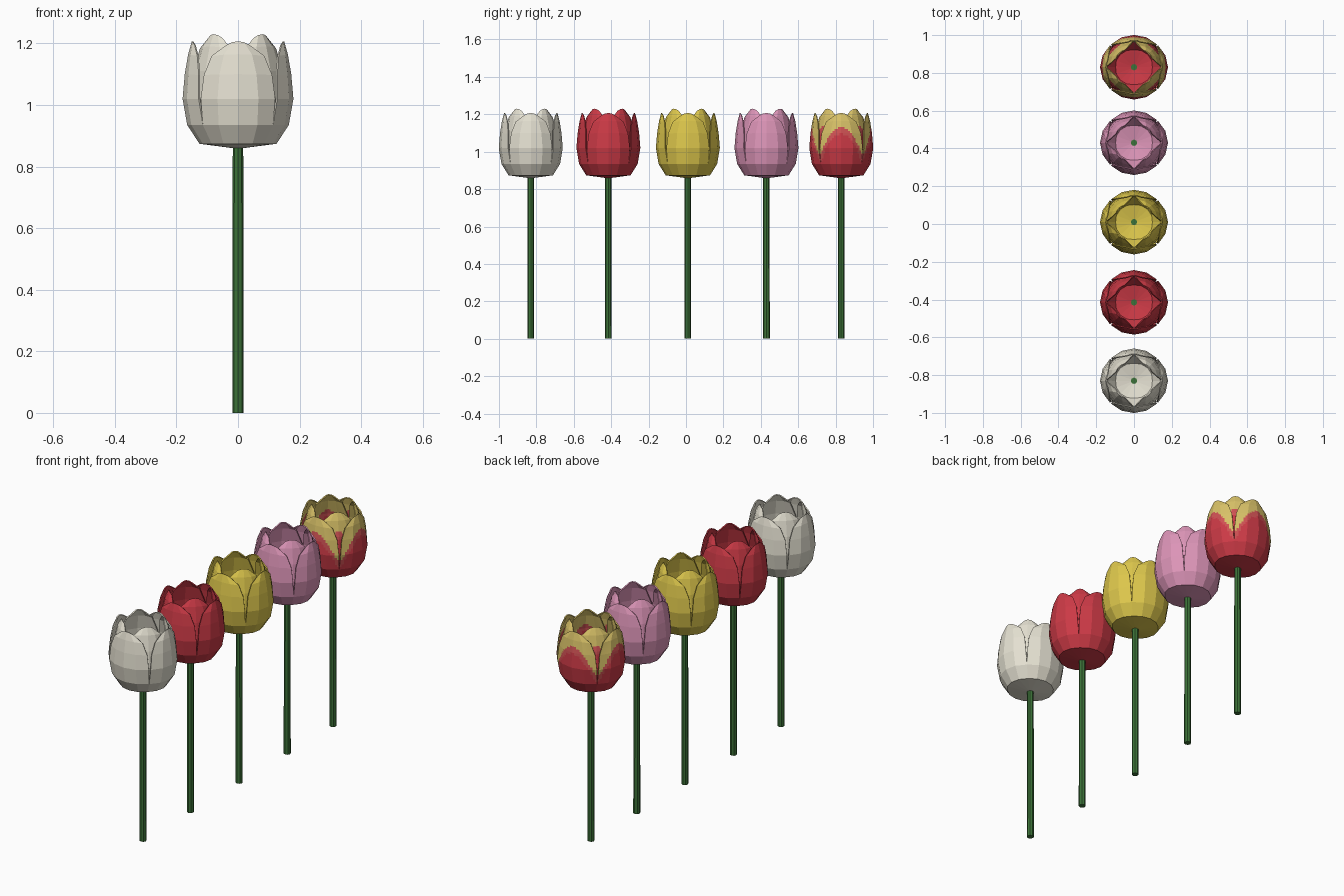
import bpy, bmesh, math

if "Cube" in bpy.data.objects:
    bpy.data.objects.remove(bpy.data.objects["Cube"])


def material(name, rgb):
    lin = [((c / 255 + 0.055) / 1.055) ** 2.4 for c in rgb]
    m = bpy.data.materials.new(name)
    m.diffuse_color = (*lin, 1)
    m.use_nodes = True
    m.node_tree.nodes["Principled BSDF"].inputs["Base Color"].default_value = m.diffuse_color
    return m


GREEN = material("stem green", (60, 114, 56))
WHITE = material("cream white", (229, 225, 210))
RED = material("tulip red", (204, 58, 70))
YELLOW = material("tulip yellow", (221, 199, 76))
PINK = material("tulip pink", (221, 149, 184))
GOLD = material("pale gold", (217, 194, 104))
CORAL = material("coral", (208, 82, 84))

# petal rows from base to tip: radius, height, half angle in degrees
OUTER = [(.018, .860, 45), (.125, .874, 45), (.165, .935, 45), (.180, 1.02, 43.5),
         (.173, 1.10, 41), (.162, 1.165, 33), (.150, 1.207, 15)]
INNER = [(.016, .868, 45), (.105, .885, 46), (.145, .94, 47), (.160, 1.02, 46),
         (.150, 1.11, 43), (.130, 1.19, 34), (.112, 1.23, 17)]
COLS = [-1, -.5, 0, .5, 1]


def petal_ring(name, rows, start, mats, y, cuts):
    """Four cupped petals; cuts splits each facet so the flame edge is smooth."""
    bm = bmesh.new()
    n_r, n_c = len(rows) - 1, len(COLS) - 1
    for k in range(4):
        turn = math.radians(start + 90 * k)

        def corner(i, j):
            r, z, half = rows[i]
            u = COLS[j]
            a = turn + math.radians(half) * u
            z -= 0.012 * u * u * (i / n_r) ** 4
            r -= 0.004 * u * u * (i > 0)
            return (r * math.cos(a), r * math.sin(a) * .95 + y, z)

        def sample(p, q):
            i, j = min(p // cuts, n_r - 1), min(q // cuts, n_c - 1)
            s, t = p / cuts - i, q / cuts - j
            w = [(corner(i, j), (1 - s) * (1 - t)), (corner(i, j + 1), (1 - s) * t),
                 (corner(i + 1, j), s * (1 - t)), (corner(i + 1, j + 1), s * t)]
            return [sum(c[d] * f for c, f in w) for d in range(3)]

        grid = [[bm.verts.new(sample(p, q)) for q in range(n_c * cuts + 1)]
                for p in range(n_r * cuts + 1)]
        for p in range(n_r * cuts):
            for q in range(n_c * cuts):
                f = bm.faces.new((grid[p][q], grid[p][q + 1],
                                  grid[p + 1][q + 1], grid[p + 1][q]))
                if len(mats) > 1:
                    # flame: red arch, coral band, gold rim
                    u = (q + .5) / (n_c * cuts) * 2 - 1
                    h = (f.calc_center_median().z - .86) / .36 + .45 * u * u
                    f.material_index = 0 if h < .65 else 1 if h < .76 else 2
    me = bpy.data.meshes.new(name)
    bm.to_mesh(me)
    bm.free()
    for m in mats:
        me.materials.append(m)
    ob = bpy.data.objects.new(name, me)
    bpy.context.collection.objects.link(ob)
    sol = ob.modifiers.new("thickness", 'SOLIDIFY')
    sol.thickness = .006
    sol.offset = -1


def stem(name, y):
    bpy.ops.mesh.primitive_cone_add(vertices=8, radius1=.018, radius2=.017,
                                    depth=.88, location=(0, y, .44))
    ob = bpy.context.object
    ob.name = name
    ob.data.materials.append(GREEN)


# row of five tulips
FLOWERS = [("white", -.83, [WHITE]), ("red", -.415, [RED]), ("yellow", .01, [YELLOW]),
           ("pink", .43, [PINK]), ("flamed", .83, [RED, CORAL, GOLD])]
for label, y, mats in FLOWERS:
    cuts = 6 if len(mats) > 1 else 1
    stem(label + "_stem", y)
    petal_ring(label + "_outer_petals", OUTER, 0, mats, y, cuts)
    petal_ring(label + "_inner_petals", INNER, 45, mats, y, cuts)
